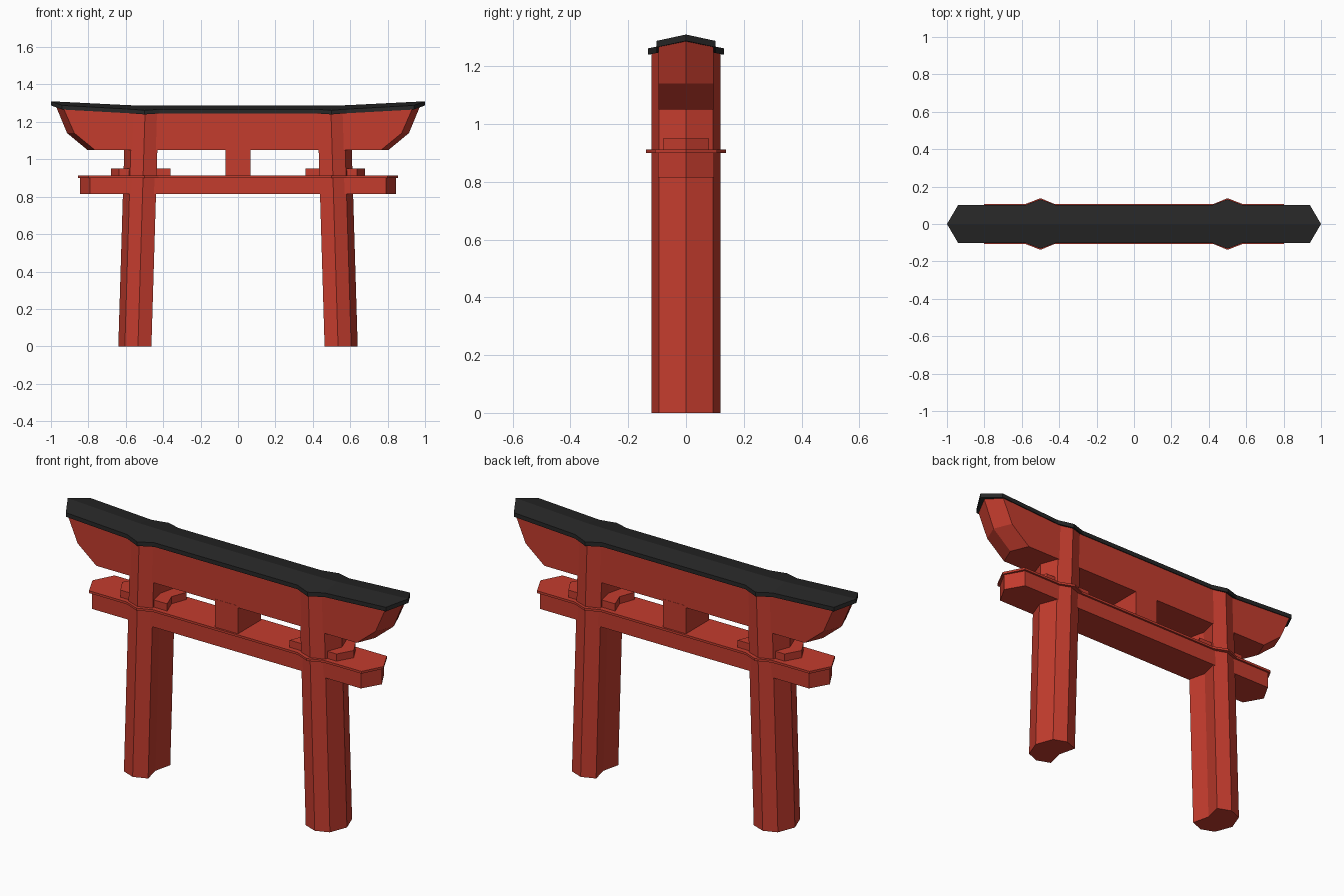
import bpy, bmesh

if "Cube" in bpy.data.objects:
    bpy.data.objects.remove(bpy.data.objects["Cube"])


def material(name, rgb):
    m = bpy.data.materials.new(name)
    m.diffuse_color = (*rgb, 1)
    m.use_nodes = True
    m.node_tree.nodes["Principled BSDF"].inputs["Base Color"].default_value = m.diffuse_color
    return m


RED = material("vermilion", (0.55, 0.045, 0.027))
BLACK = material("black_roof", (0.02, 0.02, 0.02))


def loft(name, rings, mat, caps=None):
    """Skin matching rings of points; caps lists the faces closing each end ring."""
    bm = bmesh.new()
    rows = [[bm.verts.new(p) for p in ring] for ring in rings]
    n = len(rows[0])
    for a, b in zip(rows, rows[1:]):
        for i in range(n):
            j = (i + 1) % n
            bm.faces.new((a[i], a[j], b[j], b[i]))
    for row in (rows[0], rows[-1]):
        for cap in caps or [range(n)]:
            bm.faces.new([row[i] for i in cap])
    bmesh.ops.recalc_face_normals(bm, faces=bm.faces)
    me = bpy.data.meshes.new(name)
    bm.to_mesh(me)
    bm.free()
    me.materials.append(mat)
    ob = bpy.data.objects.new(name, me)
    bpy.context.collection.objects.link(ob)
    return ob


def four_way(quarter):
    """Full outline from a +x +y quarter that starts on the x axis."""
    back = quarter + [(-x, *r) for x, *r in reversed(quarter)]
    front = [(x, -y, *r) for x, y, *r in reversed(back[1:-1])]
    return back + front


def prism(name, outline, z0, z1, mat):
    return loft(name, [[(x, y, z) for x, y in outline] for z in (z0, z1)], mat)


# Leaning legs with a pointed outer side and a notched inner side, plus collars
leg_half = [(0.64, 0), (0.605, 0.093), (0.535, 0.12), (0.463, 0.093), (0.485, 0)]
leg = leg_half + [(x, -y) for x, y in reversed(leg_half[1:-1])]
collar_half = [(0.68, 0), (0.635, 0.08), (0.36, 0.08), (0.39, 0)]
collar = collar_half + [(x, -y) for x, y in reversed(collar_half[1:-1])]
for side, s in (("left", -1), ("right", 1)):
    loft(side + "_leg", [[(s * (x - d), y, z) for x, y in leg]
                         for z, d in ((0, 0), (1.255, 0.038))], RED)
    prism(side + "_collar", [(s * x, y) for x, y in collar], 0.905, 0.95, RED)

# Tie beam with pointed ends, thin cover plate and centre strut
prism("tie_beam", four_way([(0.845, 0), (0.79, 0.097)]), 0.815, 0.905, RED)
plate = [(0.855, 0), (0.80, 0.107), (0.58, 0.107), (0.50, 0.138), (0.425, 0.107)]
prism("tie_plate", four_way(plate), 0.90, 0.912, RED)
prism("centre_strut", [(-0.068, -0.097), (0.068, -0.097), (0.068, 0.097), (-0.068, 0.097)],
      0.905, 1.06, RED)

# Upper beam flaring towards its pointed ends
w = 0.096
beam_levels = [
    [(0.805, 0, 1.05), (0.765, w, 1.05), (0.55, w, 1.05)],
    [(0.914, 0, 1.14), (0.875, w, 1.14), (0.55, w, 1.14)],
    [(0.978, 0, 1.295), (0.932, w, 1.27), (0.55, w, 1.255)],
]
loft("upper_beam", [four_way(q) for q in beam_levels], RED)

# Gabled roof: ridge x, eave x, half width, ridge z, eave z
stations = [(0.42, 0.42, 0.102, 1.287, 1.267), (0.50, 0.50, 0.132, 1.288, 1.262),
            (0.58, 0.58, 0.102, 1.289, 1.268), (1.0, 0.94, 0.102, 1.31, 1.288)]
stations = [(-a, -b, *r) for a, b, *r in reversed(stations)] + stations
t = 0.022
roof = [[(xe, -h, ze - t), (xe, -h, ze), (xr, 0, zr), (xe, h, ze), (xe, h, ze - t), (xr, 0, zr - t)]
        for xr, xe, h, zr, ze in stations]
loft("roof", roof, BLACK, caps=[(0, 1, 2, 5), (5, 2, 3, 4)])
